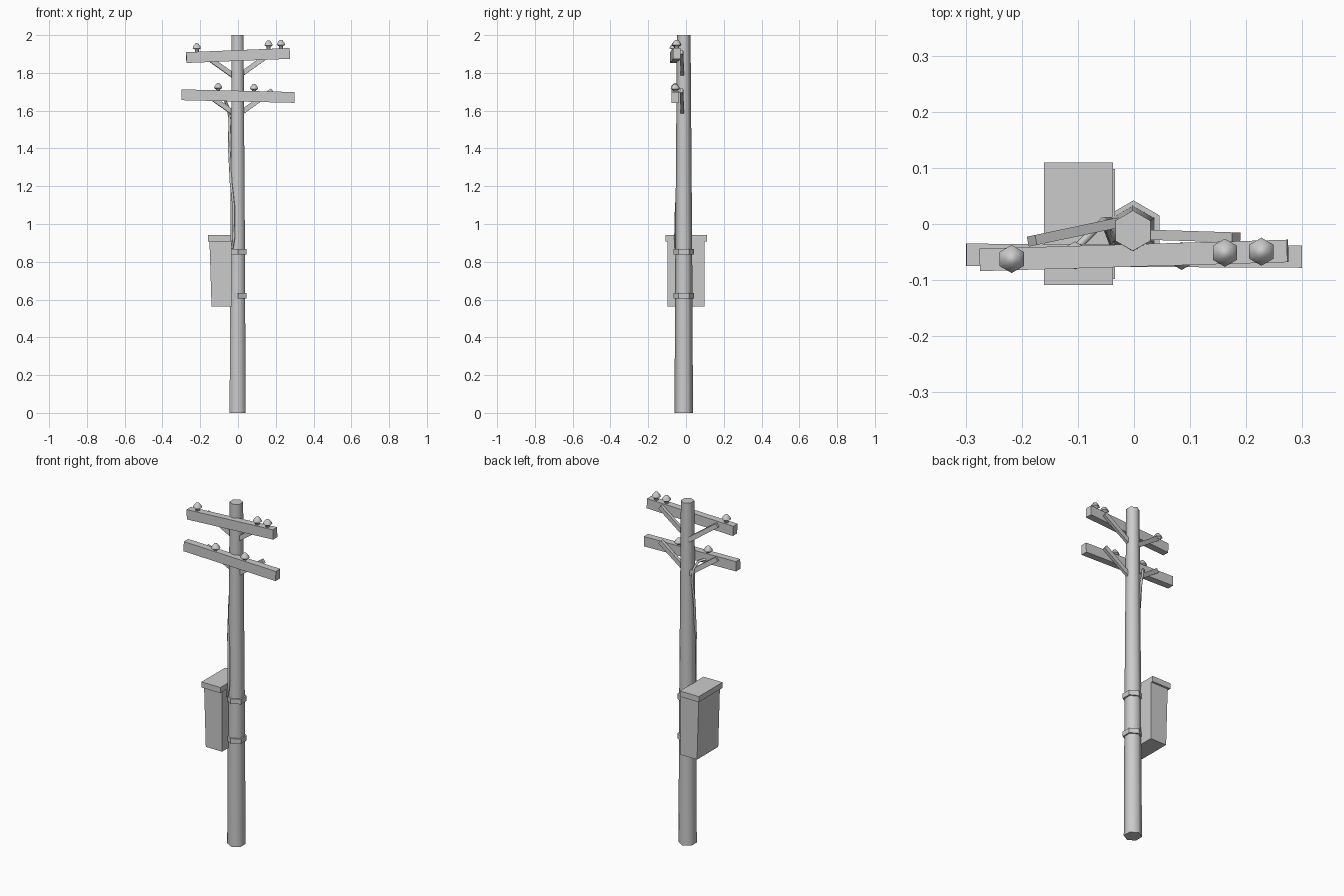
import bpy, math
from mathutils import Vector, Matrix

if "Cube" in bpy.data.objects:
    bpy.data.objects.remove(bpy.data.objects["Cube"])

CY = -0.012  # pole axis offset in y


def make(name, verts, faces, smooth=False):
    me = bpy.data.meshes.new(name)
    me.from_pydata([tuple(v) for v in verts], [], faces)
    ob = bpy.data.objects.new(name, me)
    bpy.context.collection.objects.link(ob)
    if smooth:
        bpy.ops.object.select_all(action='DESELECT')
        ob.select_set(True)
        bpy.context.view_layer.objects.active = ob
        bpy.ops.object.shade_smooth_by_angle(angle=math.radians(65))
    return ob


def lathe(name, profile, loc, smooth=False, n=6):
    """Stack of n-sided rings (radius, z, optional x shift), corners along y."""
    verts, faces = [], []
    for r, z in profile:
        for i in range(n):
            a = 2 * math.pi * i / n + math.pi / 2
            verts.append((loc[0] + r * math.cos(a), loc[1] + r * math.sin(a), loc[2] + z))
    for k in range(len(profile) - 1):
        for i in range(n):
            j = (i + 1) % n
            faces.append((k * n + i, k * n + j, (k + 1) * n + j, (k + 1) * n + i))
    faces.append(tuple(reversed(range(n))))
    faces.append(tuple(range((len(profile) - 1) * n, len(profile) * n)))
    return make(name, verts, faces, smooth)


BOX_FACES = [(0, 1, 3, 2), (4, 6, 7, 5), (0, 4, 5, 1), (2, 3, 7, 6), (0, 2, 6, 4), (1, 5, 7, 3)]


def beam(name, a, b, depth, height):
    """Rectangular bar from a to b."""
    a, b = Vector(a), Vector(b)
    d = (b - a).normalized()
    side = Vector((0, 0, 1)).cross(d).normalized() * depth / 2
    up = d.cross(side).normalized() * height / 2
    verts = [p + side * s + up * u for p in (a, b) for s in (-1, 1) for u in (-1, 1)]
    return make(name, verts, BOX_FACES)


def box(name, xb, xt, y, z):
    """Box whose x range may differ between bottom (xb) and top (xt)."""
    verts = [((xb, xt)[k][i], y[j], z[k]) for i in (0, 1) for j in (0, 1) for k in (0, 1)]
    return make(name, verts, BOX_FACES)


# Pole
lathe("pole", [(0.049, 0), (0.0445, 0.9), (0.036, 2.0)], (-0.002, CY, 0), True)

# Crossarms with braces and insulators
INSULATOR = [(0.012, -0.01), (0.012, 0.012), (0.025, 0.019), (0.021, 0.030), (0.010, 0.043), (0.003, 0.046)]


def crossarm(label, a, b, insulators, brace_z, sink):
    beam(label + "_crossarm", a, b, 0.040, 0.057)
    a, b = Vector(a), Vector(b)
    for i, x in enumerate(insulators):
        p = a.lerp(b, (x - a.x) / (b.x - a.x))
        p.z += 0.028 - sink
        lathe(f"{label}_insulator_{i + 1}", INSULATOR, p, True)
    zl, zr = brace_z
    beam(label + "_left_brace", (-0.02, 0.004, zl), (-0.182, -0.03, zl + 0.115), 0.018, 0.026)
    beam(label + "_right_brace", (0.02, -0.019, zr), (0.182, -0.024, zr + 0.115), 0.018, 0.026)


crossarm("upper", (-0.274, -0.064, 1.881), (0.274, -0.048, 1.903), (-0.218, 0.162, 0.227), (1.782, 1.795), 0)
crossarm("lower", (-0.299, -0.055, 1.684), (0.299, -0.058, 1.670), (-0.105, 0.085), (1.585, 1.592), 0.007)

# Equipment box with lid
box("equipment_box", (-0.140, -0.034), (-0.151, -0.034), (-0.098, 0.098), (0.562, 0.912))
box("box_lid", (-0.160, -0.037), (-0.160, -0.037), (-0.109, 0.110), (0.908, 0.941))

# Straps holding the box to the pole
for i, z in enumerate((0.606, 0.838)):
    lathe(f"strap_{i + 1}", [(0.054, 0), (0.054, 0.029)], (-0.001, CY, z))

# Cable running from the lower crossarm down to the box
path = [(-0.10, -0.04, 1.672), (-0.072, -0.012, 1.662), (-0.053, 0.006, 1.62), (-0.043, 0.006, 1.55),
        (-0.047, -0.010, 1.42), (-0.037, -0.036, 1.22), (-0.024, -0.052, 1.10), (-0.022, -0.056, 0.93),
        (-0.030, -0.054, 0.875), (-0.060, -0.045, 0.86)]
cu = bpy.data.curves.new("cable", 'CURVE')
cu.dimensions = '3D'
cu.bevel_depth = 0.007
cu.bevel_resolution = 1
cu.use_fill_caps = True
sp = cu.splines.new('POLY')
sp.points.add(len(path) - 1)
for pt, co in zip(sp.points, path):
    pt.co = (*co, 1)
bpy.context.collection.objects.link(bpy.data.objects.new("cable", cu))
